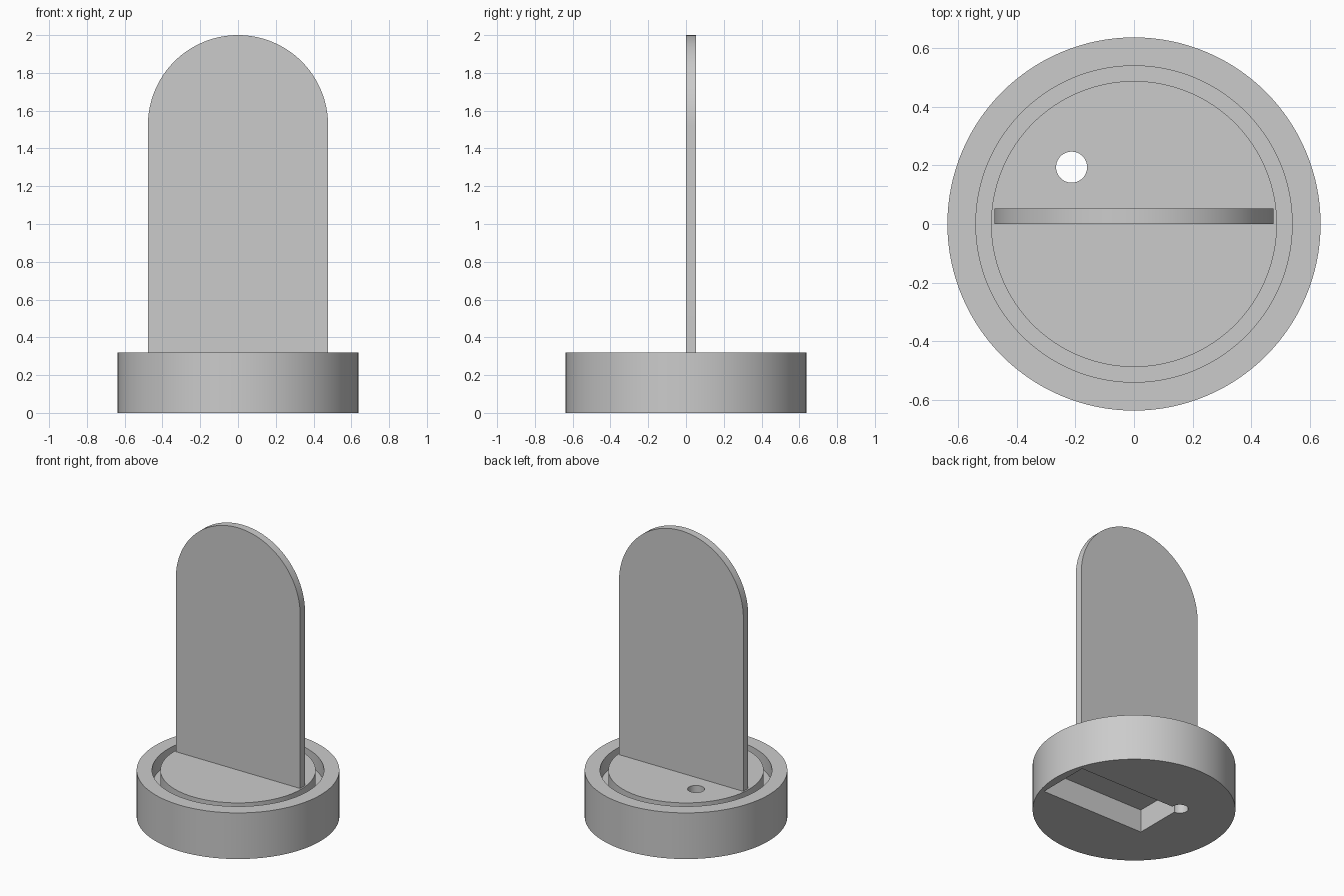
import bpy
import bmesh
import math
from mathutils import Matrix, Vector

cube = bpy.data.objects.get("Cube")
if cube:
    bpy.data.objects.remove(cube, do_unlink=True)

BASE_R, BASE_H = 0.637, 0.32
GROOVE_IN, GROOVE_OUT, GROOVE_DEPTH = 0.488, 0.54, 0.106
PLATE_R, PLATE_T, TOP = 0.477, 0.053, 2.0
SEGMENTS = 128

grey = bpy.data.materials.new("plain grey")
grey.use_nodes = True
colour = (0.6, 0.6, 0.6, 1)
grey.diffuse_color = colour
grey.node_tree.nodes["Principled BSDF"].inputs["Base Color"].default_value = colour


def make_object(name, bm):
    bmesh.ops.recalc_face_normals(bm, faces=bm.faces)
    mesh = bpy.data.meshes.new(name)
    bm.to_mesh(mesh)
    bm.free()
    mesh.materials.append(grey)
    obj = bpy.data.objects.new(name, mesh)
    bpy.context.collection.objects.link(obj)
    return obj


def smooth(obj):
    bpy.ops.object.select_all(action="DESELECT")
    obj.select_set(True)
    bpy.context.view_layer.objects.active = obj
    bpy.ops.object.shade_smooth_by_angle(angle=math.radians(30))


def cut(target, cutter):
    cutter.hide_render = True
    cutter.hide_set(True)
    mod = target.modifiers.new(cutter.name, "BOOLEAN")
    mod.operation = "DIFFERENCE"
    mod.solver = "EXACT"
    mod.object = cutter


# Round base with a ring groove, turned from a half profile
floor = BASE_H - GROOVE_DEPTH
profile = [(0, 0), (BASE_R, 0), (BASE_R, BASE_H), (GROOVE_OUT, BASE_H),
           (GROOVE_OUT, floor), (GROOVE_IN, floor), (GROOVE_IN, BASE_H), (0, BASE_H)]
bm = bmesh.new()
verts = [bm.verts.new((r, 0, z)) for r, z in profile]
edges = [bm.edges.new(pair) for pair in zip(verts, verts[1:])]
bmesh.ops.spin(bm, geom=verts + edges, cent=(0, 0, 0), axis=(0, 0, 1),
               angle=math.tau, steps=SEGMENTS, use_merge=True)
bmesh.ops.remove_doubles(bm, verts=bm.verts, dist=1e-5)
base = make_object("round_base", bm)

# Rectangular pocket in the underside
x0, x1, half_y, depth = -0.212, 0.582, 0.186, 0.159
bm = bmesh.new()
bmesh.ops.create_cube(bm, size=1, matrix=Matrix.Translation(((x0 + x1) / 2, 0, depth / 2 - 0.05))
                      @ Matrix.Diagonal((x1 - x0, half_y * 2, depth + 0.1, 1)))
cut(base, make_object("pocket_cutter", bm))

# Round cable hole through the base at the pocket corner
bm = bmesh.new()
bmesh.ops.create_cone(bm, cap_ends=True, segments=48, radius1=0.053, radius2=0.053,
                      depth=1, matrix=Matrix.Translation((-0.213, 0.194, 0.2)))
cut(base, make_object("cable_hole_cutter", bm))
smooth(base)

# Upright panel with a semicircular top
bm = bmesh.new()
steps = SEGMENTS // 2
arch = [(PLATE_R * math.cos(math.pi * i / steps),
         TOP - PLATE_R + PLATE_R * math.sin(math.pi * i / steps)) for i in range(steps + 1)]
outline = [(-PLATE_R, BASE_H), (PLATE_R, BASE_H)] + arch
face = bm.faces.new([bm.verts.new((x, 0, z)) for x, z in outline])
side = bmesh.ops.extrude_face_region(bm, geom=[face])
moved = [g for g in side["geom"] if isinstance(g, bmesh.types.BMVert)]
bmesh.ops.translate(bm, verts=moved, vec=Vector((0, PLATE_T, 0)))
if not any(f for f in bm.faces if all(abs(v.co.y) < 1e-6 for v in f.verts)):
    bm.faces.new([v for v in bm.verts if abs(v.co.y) < 1e-6])
smooth(make_object("arched_panel", bm))
